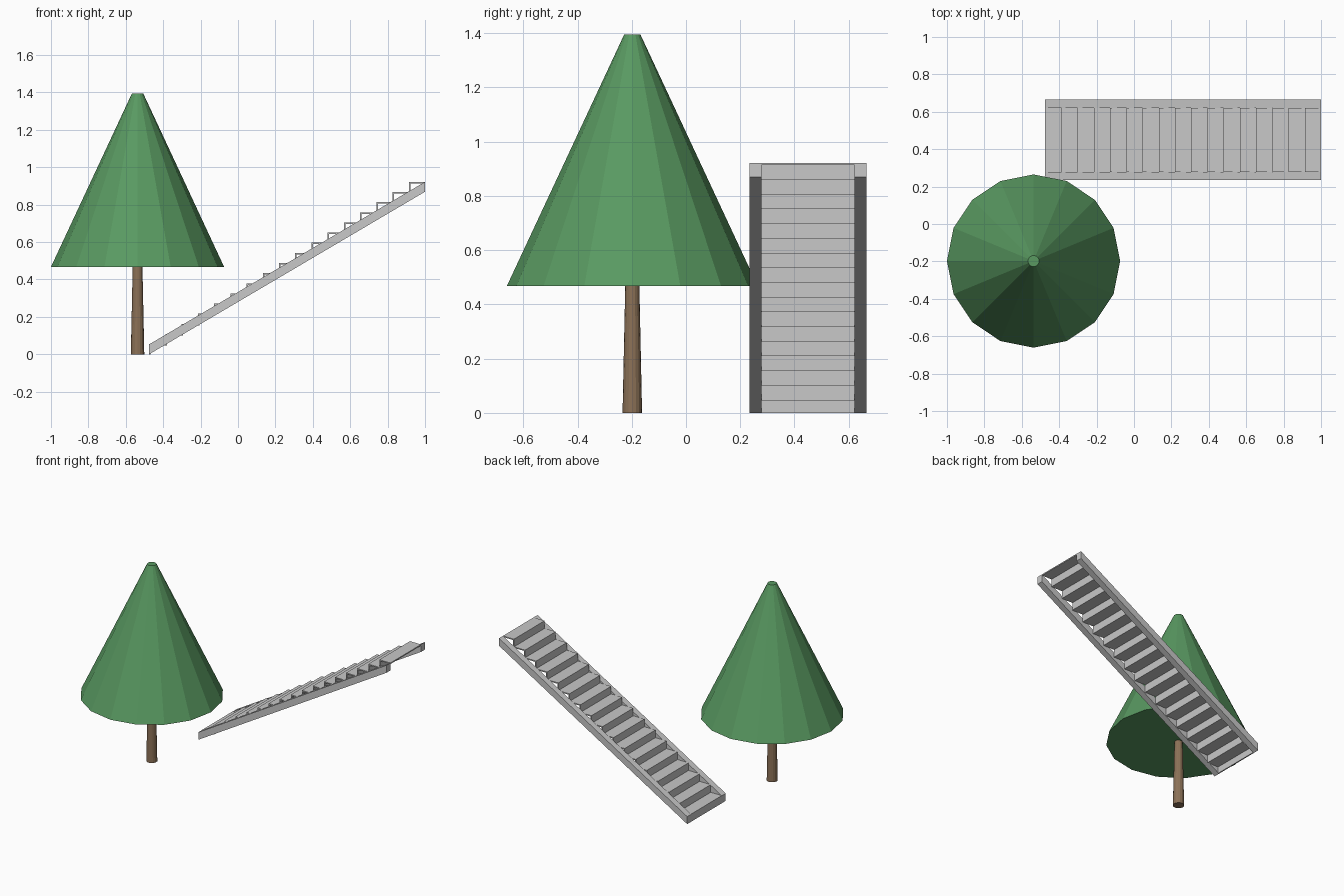
import bpy
import bmesh
import math

if "Cube" in bpy.data.objects:
    bpy.data.objects.remove(bpy.data.objects["Cube"])


def material(name, rgb):
    m = bpy.data.materials.new(name)
    m.diffuse_color = (*rgb, 1)
    m.use_nodes = True
    m.node_tree.nodes["Principled BSDF"].inputs["Base Color"].default_value = m.diffuse_color
    return m


GREEN = material("leaf green", (0.10, 0.32, 0.12))
BROWN = material("bark brown", (0.26, 0.165, 0.095))
GREY = material("stair grey", (0.58, 0.58, 0.58))


def finish(name, bm, mat):
    bmesh.ops.recalc_face_normals(bm, faces=bm.faces[:])
    me = bpy.data.meshes.new(name)
    bm.to_mesh(me)
    bm.free()
    me.materials.append(mat)
    ob = bpy.data.objects.new(name, me)
    bpy.context.collection.objects.link(ob)
    return ob


def tapered(name, x, y, z0, z1, r0, r1, mat, sides=16):
    """Flat-sided closed cone section."""
    bm = bmesh.new()
    bmesh.ops.create_cone(bm, cap_ends=True, segments=sides,
                          radius1=r0, radius2=r1, depth=z1 - z0)
    bmesh.ops.translate(bm, verts=bm.verts[:], vec=(x, y, (z0 + z1) / 2))
    return finish(name, bm, mat)


def extrude_profile(name, pts, y0, y1, mat):
    """Solid from an (x, z) outline spanning y0 to y1."""
    bm = bmesh.new()
    face = bm.faces.new([bm.verts.new((x, y0, z)) for x, z in pts])
    ext = bmesh.ops.extrude_face_region(bm, geom=[face])
    moved = [v for v in ext["geom"] if isinstance(v, bmesh.types.BMVert)]
    bmesh.ops.translate(bm, verts=moved, vec=(0, y1 - y0, 0))
    return finish(name, bm, mat)


# Tree
TX, TY = -0.537, -0.198
tapered("trunk", TX, TY, 0, 0.47, 0.036, 0.026, BROWN)
tapered("foliage", TX, TY, 0.467, 1.395, 0.463, 0.03, GREEN)

# Sloping side beams of the staircase
X0, X1, TOP = -0.475, 1.0, 0.922
Y0, Y1, BEAM = 0.234, 0.665, 0.044
beam = [(X0, 0), (X1, TOP - 0.053), (X1, TOP), (X0, 0.053)]
extrude_profile("front_beam", beam, Y0, Y0 + BEAM, GREY)
extrude_profile("back_beam", beam, Y1 - BEAM, Y1, GREY)

# Thin folded sheet of risers and treads between the beams
STEPS, THICK = 17, 0.008
run, rise = (X1 - X0) / STEPS, TOP / STEPS
upper, lower = [(X0, 0)], [(X0 + THICK, 0)]
for i in range(STEPS):
    xa, xb, z = X0 + i * run, X0 + (i + 1) * run, (i + 1) * rise
    inset = THICK if i < STEPS - 1 else 0
    upper += [(xa, z), (xb, z)]
    lower += [(xa + THICK, z - THICK), (xb + inset, z - THICK)]
extrude_profile("steps", upper + lower[::-1], Y0 + BEAM, Y1 - BEAM, GREY)
